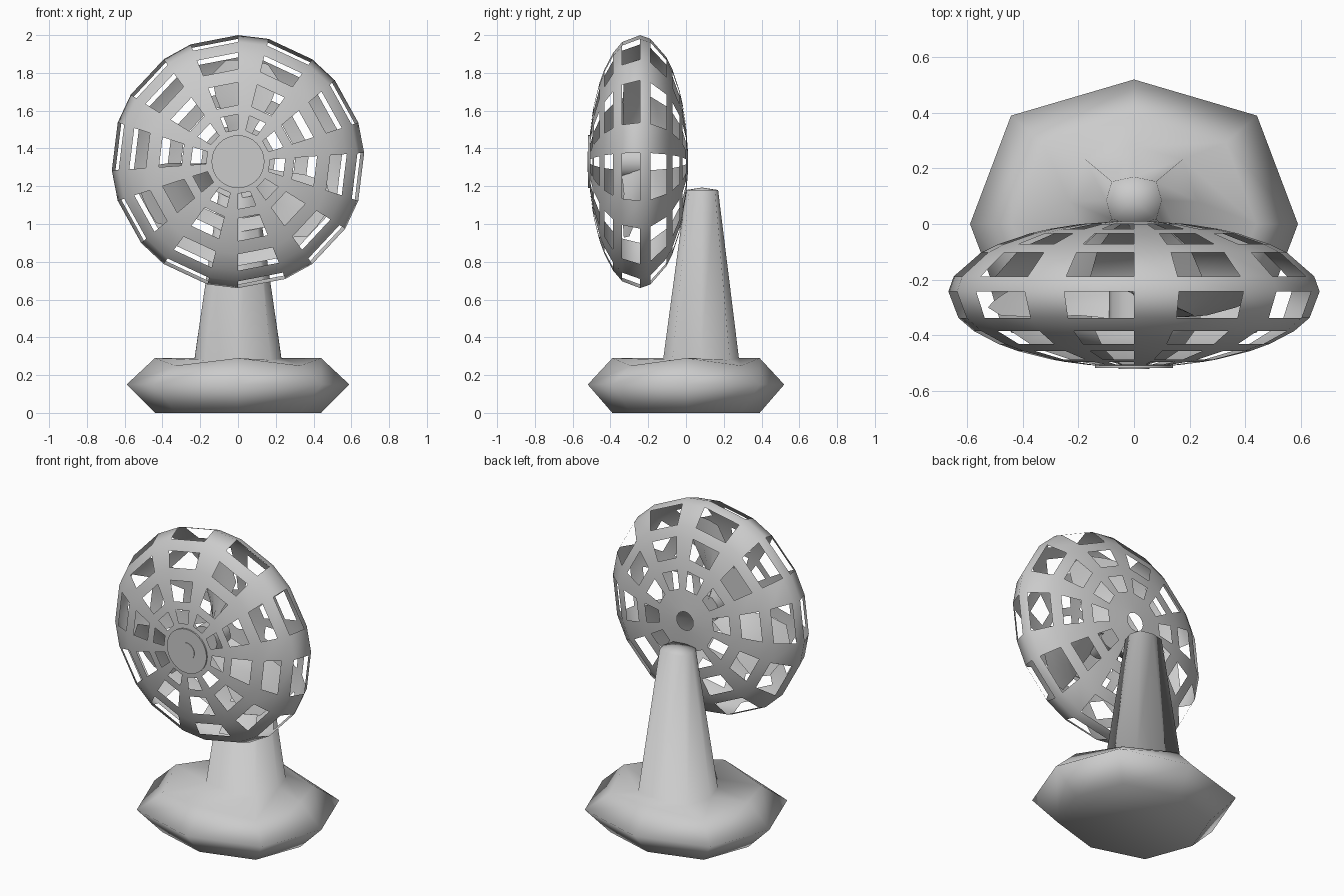
import bpy, bmesh
from math import sin, cos, radians, pi
from mathutils import Matrix

if "Cube" in bpy.data.objects:
    bpy.data.objects.remove(bpy.data.objects["Cube"])

CZ, CY = 1.33, -0.252          # centre of the fan head


def finish(bm, name, recalc=True):
    if recalc:
        bmesh.ops.recalc_face_normals(bm, faces=bm.faces)
    mesh = bpy.data.meshes.new(name)
    bm.to_mesh(mesh)
    bm.free()
    ob = bpy.data.objects.new(name, mesh)
    bpy.context.collection.objects.link(ob)
    for p in mesh.polygons:
        p.use_smooth = True
    return ob


def octagon(bm, rx, ry, diag, cy, z, zd):
    """Eight-sided ring; odd corners use their own spread and height."""
    out = []
    for i in range(8):
        a = i * pi / 4
        if i % 2:
            x, y = cos(a) * 1.4142 * diag * rx, sin(a) * 1.4142 * diag * ry
        else:
            x, y = cos(a) * rx, sin(a) * ry
        out.append(bm.verts.new((x, cy + y, zd if i % 2 else z)))
    return out


# base and stand, lofted as one body
bm = bmesh.new()
rings = [octagon(bm, *p) for p in (
    (0.44, 0.39, 0.75, 0.0, 0.0, 0.0),
    (0.59, 0.52, 0.75, 0.0, 0.15, 0.15),
    (0.44, 0.39, 0.75, 0.0, 0.29, 0.25),
    (0.23, 0.20, 0.76, 0.08, 0.29, 0.28),
    (0.10, 0.085, 0.80, 0.085, 1.18, 1.18))]
for a, b in zip(rings, rings[1:]):
    for i in range(8):
        j = (i + 1) % 8
        bm.faces.new((a[i], a[j], b[j], b[i]))
bm.faces.new(rings[0])
tip = bm.verts.new((0, 0.085, 1.193))
for i in range(8):
    bm.faces.new((rings[-1][i], rings[-1][(i + 1) % 8], tip))
finish(bm, "base_and_stand")

# cage: flattened sphere, windows left open between spokes and hoops
bm = bmesh.new()
bands = [12, 14.7, 22, 26.6, 38.8, 47, 59.5, 71, 92, 104, 124.5, 133, 146, 153, 163, 175]
angles = []
for k in range(10):
    angles += [-7 + 36 * k - 11, -7 + 36 * k + 11]
grid = []
for t in bands:
    t = radians(t)
    grid.append([bm.verts.new((0.67 * sin(t) * cos(radians(a)), CY - 0.263 * cos(t),
                               CZ + 0.67 * sin(t) * sin(radians(a)))) for a in angles])
for r in range(len(bands) - 1):
    for i in range(20):
        if r % 2 == 1 and i % 2 == 0:
            continue                      # window
        j = (i + 1) % 20
        bm.faces.new((grid[r][i], grid[r][j], grid[r + 1][j], grid[r + 1][i]))
pole = bm.verts.new((0, CY - 0.263, CZ))
for i in range(20):
    bm.faces.new((pole, grid[0][(i + 1) % 20], grid[0][i]))
finish(bm, "cage")


def disc(name, r, y0, y1, sides):
    bm = bmesh.new()
    m = Matrix.Translation((0, (y0 + y1) / 2, CZ)) @ Matrix.Rotation(pi / 2, 4, 'X')
    bmesh.ops.create_cone(bm, cap_ends=True, segments=sides, radius1=r, radius2=r,
                          depth=abs(y1 - y0), matrix=m)
    ob = finish(bm, name)
    bpy.context.view_layer.objects.active = ob
    ob.select_set(True)
    bpy.ops.object.shade_smooth_by_angle(angle=radians(35))
    ob.select_set(False)


disc("front_badge", 0.14, -0.518, -0.505, 32)
disc("front_cap", 0.055, -0.521, -0.51, 32)
disc("blade_hub", 0.09, -0.34, -0.20, 12)

# three pitched blades
for n in range(3):
    bm = bmesh.new()
    rows = []
    for r, half in ((0.07, 26), (0.2, 22), (0.36, 24), (0.48, 22), (0.54, 12)):
        row = []
        for s in (-1, -0.33, 0.33, 1):
            a = radians(85 + 120 * n + s * half)
            row.append(bm.verts.new((r * cos(a), -0.265 + s * 0.07 * half / 24,
                                     CZ + r * sin(a))))
        rows.append(row)
    for a, b in zip(rows, rows[1:]):
        for i in range(3):
            bm.faces.new((a[i], a[i + 1], b[i + 1], b[i]))
    finish(bm, "blade_%d" % (n + 1))
